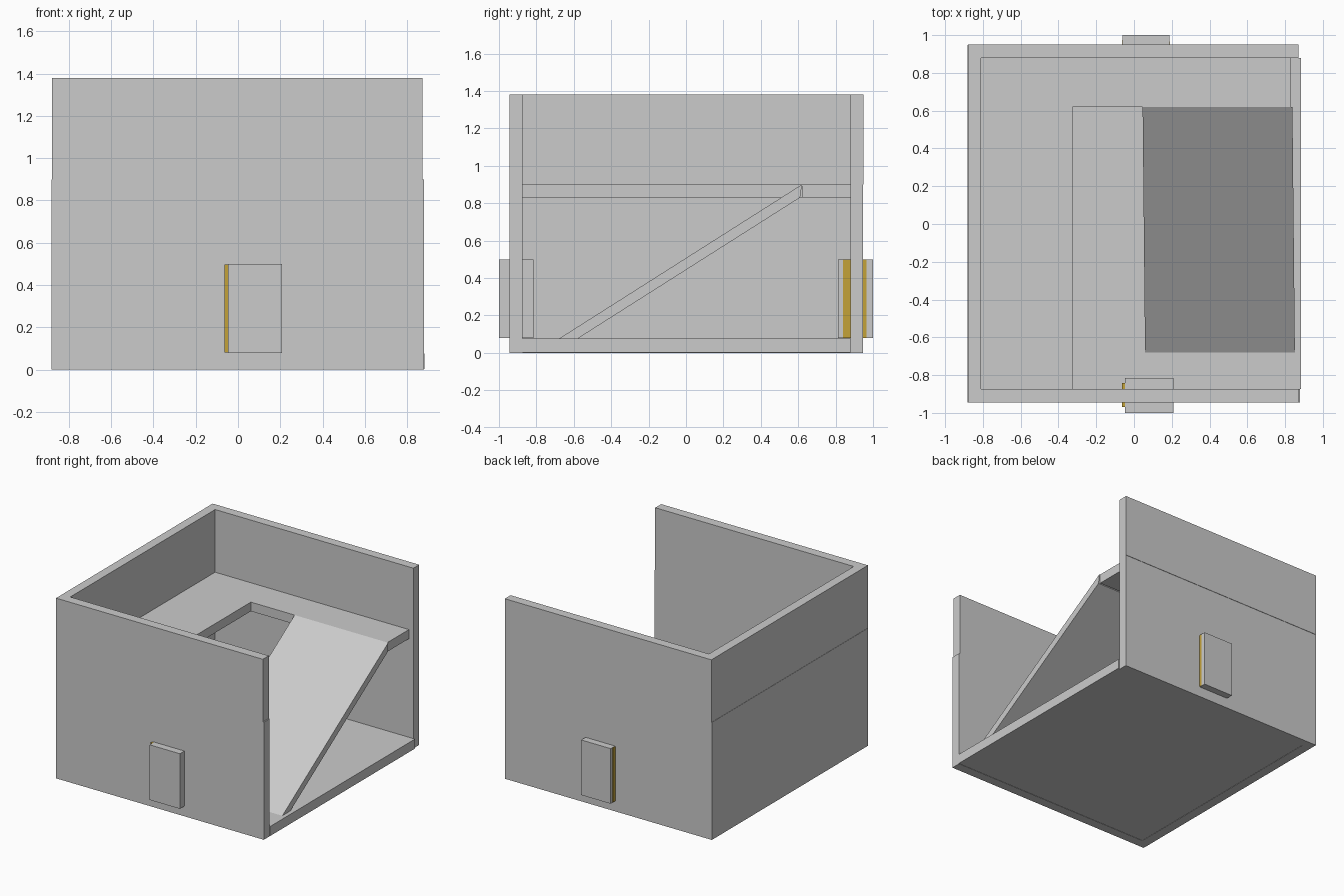
import bpy

if "Cube" in bpy.data.objects:
    bpy.data.objects.remove(bpy.data.objects["Cube"])


def prism(name, profile, lo, hi, axis="z", shear=0.0):
    """Extrude a flat outline along z, or a (y, z) outline along x."""
    def point(p, h):
        if axis == "z":
            return (p[0], p[1], h)
        return (h - shear * p[0], p[0], p[1])
    n = len(profile)
    verts = [point(p, lo) for p in profile] + [point(p, hi) for p in profile]
    faces = [tuple(reversed(range(n))), tuple(range(n, 2 * n))]
    faces += [(i, (i + 1) % n, n + (i + 1) % n, n + i) for i in range(n)]
    mesh = bpy.data.meshes.new(name)
    mesh.from_pydata(verts, [], faces)
    ob = bpy.data.objects.new(name, mesh)
    bpy.context.collection.objects.link(ob)
    return ob


def box(name, x, y, z):
    outline = [(x[0], y[0]), (x[1], y[0]), (x[1], y[1]), (x[0], y[1])]
    return prism(name, outline, z[0], z[1])


gold = bpy.data.materials.new("hinge_gold")
gold.diffuse_color = (0.55, 0.36, 0.04, 1)
gold.use_nodes = True
gold.node_tree.nodes["Principled BSDF"].inputs["Base Color"].default_value = gold.diffuse_color

# Ground floor slab
box("ground_floor", (-0.81, 0.883), (-0.873, 0.88), (0.002, 0.075))

# Two storeys of walls, the lower one a touch offset; right side left open
for storey, z, left, right, back in (("lower", (0, 0.9), -0.882, 0.88, 0.947),
                                     ("upper", (0.9, 1.38), -0.88, 0.872, 0.95)):
    box(storey + "_front_wall", (left, right), (-0.945, -0.873), z)
    box(storey + "_back_wall", (left, 0.87), (0.88, back), z)
    box(storey + "_left_wall", (left, -0.81), (-0.873, 0.88), z)

# L-shaped upper floor around the stairwell
prism("upper_floor", [(-0.81, -0.873), (-0.325, -0.873), (-0.325, 0.62),
                      (0.832, 0.62), (0.832, 0.88), (-0.81, 0.88)], 0.83, 0.9)

# Ramp between the floors, turned very slightly
prism("ramp", [(-0.68, 0.075), (-0.58, 0.075), (0.61, 0.83), (0.62, 0.9)],
      0.052, 0.845, axis="x", shear=0.01)

# Doors standing proud of both wall faces
box("front_door", (-0.048, 0.208), (-1.0, -0.815), (0.078, 0.5))
box("back_door", (-0.062, 0.188), (0.812, 1.0), (0.078, 0.5))

# Gold hinge strips on the door edges
for name, x, y in (("front_hinge", (-0.064, -0.046), (-0.968, -0.842)),
                   ("back_hinge_left", (-0.064, -0.055), (0.84, 0.975)),
                   ("back_hinge_right", (0.18, 0.19), (0.84, 0.965))):
    box(name, x, y, (0.08, 0.498)).data.materials.append(gold)
